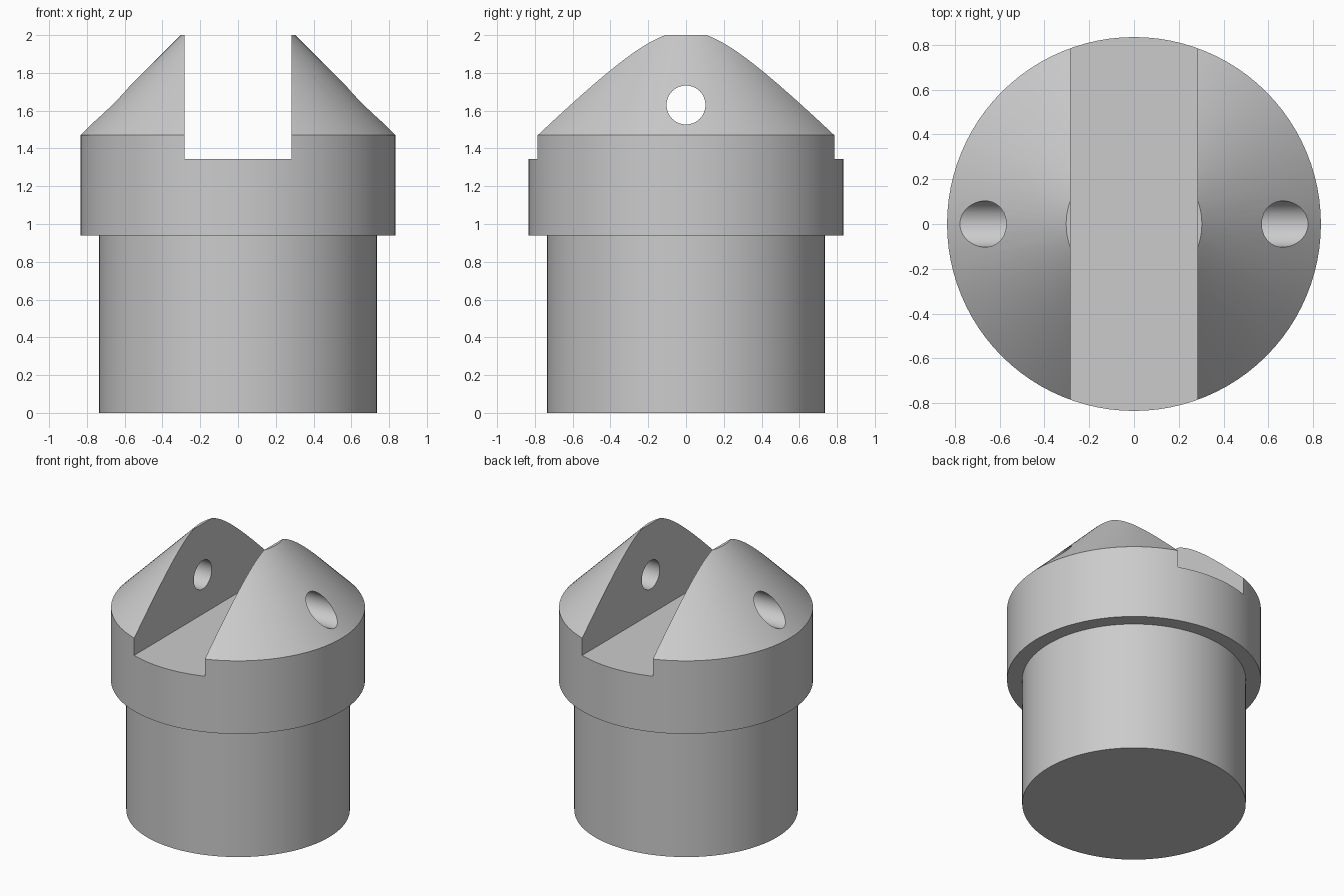
import bpy, bmesh, math

SEGMENTS = 96

cube = bpy.data.objects.get("Cube")
if cube:
    bpy.data.objects.remove(cube, do_unlink=True)

# Single plain grey
grey = bpy.data.materials.new("plain grey")
grey.use_nodes = True
colour = (0.6, 0.6, 0.6, 1)
grey.diffuse_color = colour
grey.node_tree.nodes["Principled BSDF"].inputs["Base Color"].default_value = colour


def lathe(name, profile):
    """Closed solid turned about z from (radius, height) points on the axis at both ends."""
    bm = bmesh.new()
    verts = [bm.verts.new((r, 0, z)) for r, z in profile]
    edges = [bm.edges.new(pair) for pair in zip(verts, verts[1:])]
    bmesh.ops.spin(bm, geom=verts + edges, cent=(0, 0, 0), axis=(0, 0, 1),
                   angle=math.tau, steps=SEGMENTS, use_duplicate=False)
    bmesh.ops.remove_doubles(bm, verts=bm.verts, dist=1e-4)
    bmesh.ops.recalc_face_normals(bm, faces=bm.faces)
    mesh = bpy.data.meshes.new(name)
    bm.to_mesh(mesh)
    bm.free()
    obj = bpy.data.objects.new(name, mesh)
    bpy.context.collection.objects.link(obj)
    obj.data.materials.append(grey)
    return obj


def cut(target, cutter):
    """Subtract the cutter, apply the result and drop the cutter."""
    cutter.hide_render = True
    cutter.data.materials.append(grey)
    mod = target.modifiers.new("cut", "BOOLEAN")
    mod.operation = "DIFFERENCE"
    mod.solver = "EXACT"
    mod.object = cutter
    bpy.context.view_layer.objects.active = target
    bpy.ops.object.modifier_apply(modifier=mod.name)
    bpy.data.objects.remove(cutter, do_unlink=True)


# Stem, wider collar and truncated cone in one turned piece
body = lathe("slotted_cone_plug", [
    (0, 0), (0.735, 0), (0.735, 0.94), (0.835, 0.94),
    (0.835, 1.47), (0.303, 2), (0, 2)])

# Slot running front to back
bpy.ops.mesh.primitive_cube_add(size=1, location=(0, 0, 1.845))
slot = bpy.context.object
slot.name = "slot_cutter"
slot.scale = (0.566, 3, 1)
cut(body, slot)

# Cross hole through both cheeks
bpy.ops.mesh.primitive_cylinder_add(vertices=48, radius=0.103, depth=3,
                                    location=(0, 0, 1.63),
                                    rotation=(0, math.pi / 2, 0))
hole = bpy.context.object
hole.name = "pin_hole_cutter"
cut(body, hole)

# Smooth round walls with crisp edges
bpy.ops.object.select_all(action="DESELECT")
body.select_set(True)
bpy.context.view_layer.objects.active = body
bpy.ops.object.shade_smooth_by_angle(angle=math.radians(30))
